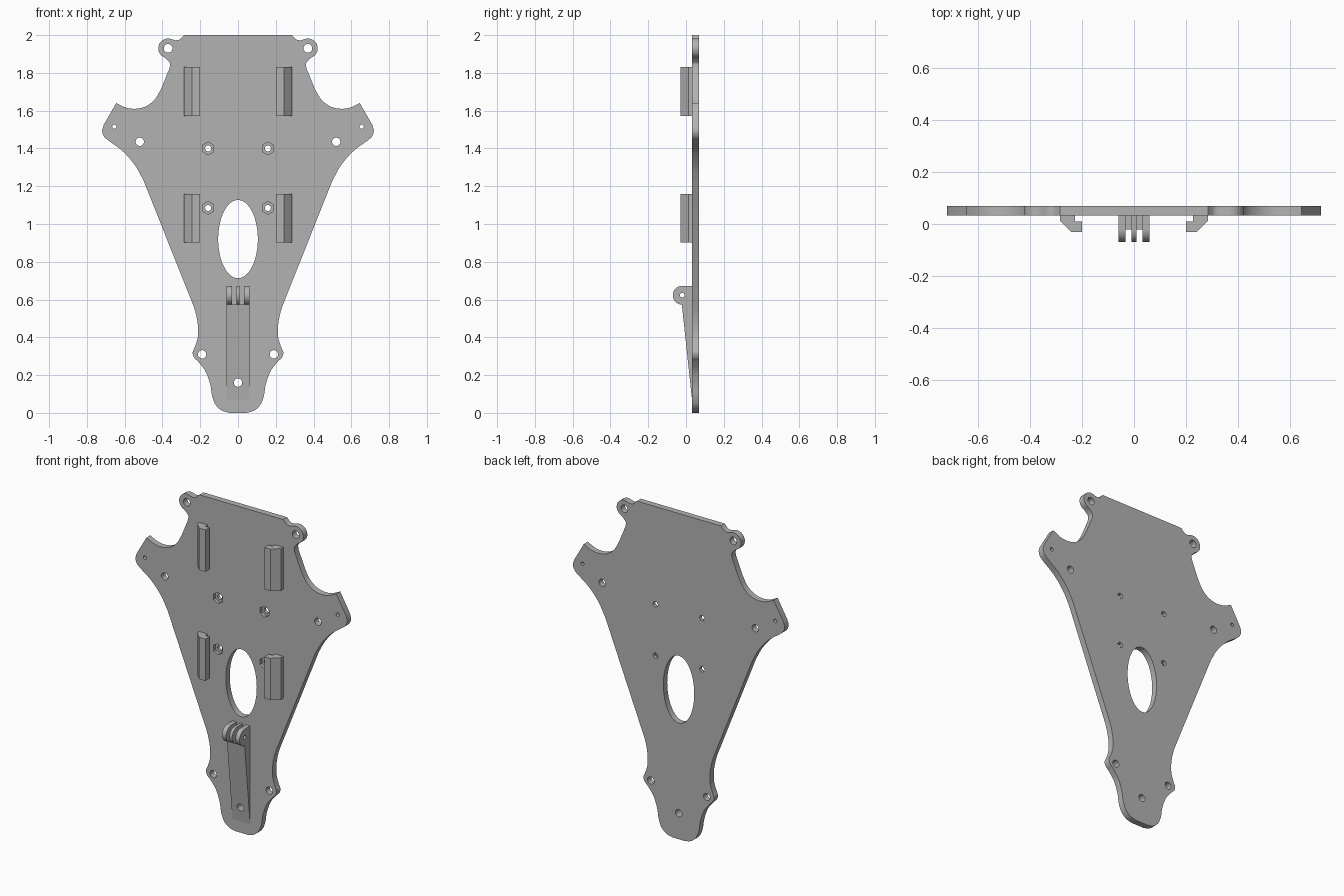
import bpy, bmesh, math
from mathutils import Vector

if "Cube" in bpy.data.objects:
    bpy.data.objects.remove(bpy.data.objects["Cube"])

grey = bpy.data.materials.new("plain grey")
grey.use_nodes = True
grey.diffuse_color = (0.45, 0.45, 0.45, 1)
grey.node_tree.nodes["Principled BSDF"].inputs["Base Color"].default_value = (0.45, 0.45, 0.45, 1)

FRONT, BACK = 0.032, 0.07          # plate faces along y


def prism(name, points, direction):
    """Extrude a closed loop of 3D points along a direction."""
    bm = bmesh.new()
    face = bm.faces.new([bm.verts.new(p) for p in points])
    new = bmesh.ops.extrude_face_region(bm, geom=[face])["geom"]
    bmesh.ops.translate(bm, vec=direction, verts=[v for v in new if isinstance(v, bmesh.types.BMVert)])
    bmesh.ops.recalc_face_normals(bm, faces=bm.faces)
    mesh = bpy.data.meshes.new(name)
    bm.to_mesh(mesh)
    bm.free()
    mesh.materials.append(grey)
    obj = bpy.data.objects.new(name, mesh)
    bpy.context.collection.objects.link(obj)
    return obj


def arc(cx, cz, rx, rz, start=0, end=360, n=32):
    return [(cx + rx * math.cos(a), cz + rz * math.sin(a))
            for a in (math.radians(start + (end - start) * i / n) for i in range(n + (abs(end - start) < 360)))]


def spline(pts, steps=6):
    """Smooth curve through all the points."""
    p = [Vector(q) for q in pts]
    p = [2 * p[0] - p[1]] + p + [2 * p[-1] - p[-2]]
    out = []
    for a, b, c, d in zip(p, p[1:], p[2:], p[3:]):
        for i in range(steps):
            t = i / steps
            out.append(tuple(0.5 * (2 * b + (c - a) * t + (2 * a - 5 * b + 4 * c - d) * t * t
                                    + (3 * b - a - 3 * c + d) * t ** 3)))
    return out + [tuple(p[-2])]


def cut(obj, cutters):
    bpy.context.view_layer.objects.active = obj
    for c in cutters:
        c.hide_render = True
        mod = obj.modifiers.new("cut", "BOOLEAN")
        mod.operation, mod.solver, mod.object = "DIFFERENCE", "EXACT", c
        bpy.ops.object.modifier_apply(modifier=mod.name)
    for c in set(cutters):
        bpy.data.objects.remove(c)


def bore(points, y0=-0.2, y1=0.2):
    return prism("cutter", [(x, y0, z) for x, z in points], (0, y1 - y0, 0))


# Plate outline, right half from the foot up to the top edge
half = spline([(0.045, 0), (0.085, 0.012), (0.118, 0.042), (0.137, 0.09), (0.147, 0.15), (0.172, 0.22),
               (0.21, 0.27), (0.232, 0.293), (0.24, 0.32), (0.228, 0.35), (0.213, 0.40),
               (0.212, 0.46), (0.222, 0.52), (0.235, 0.565)])
half += spline([(0.50, 1.23), (0.545, 1.31), (0.61, 1.385), (0.69, 1.445),
                (0.712, 1.468), (0.719, 1.495), (0.711, 1.525)])
half += spline([(0.645, 1.64), (0.595, 1.617), (0.545, 1.61), (0.49, 1.622), (0.44, 1.66), (0.405, 1.72)])
half += spline([(0.362, 1.825), (0.36, 1.85), (0.375, 1.87)])
half += arc(0.37, 1.93, 0.052, 0.052, -70, 115, 24)
half += spline([(0.33, 1.972), (0.308, 1.977), (0.285, 2.0)])
outline = half + [(-x, z) for x, z in reversed(half)]
plate = prism("base_plate", [(x, FRONT, z) for x, z in outline], (0, BACK - FRONT, 0))

# Oval window, screw holes and hexagonal nut pockets
cutters = [bore(arc(0, 0.92, 0.105, 0.207, n=64)), bore(arc(0, 0.16, 0.022, 0.022))]
for s in (-1, 1):
    for x, z, r in [(0.37, 1.93, 0.023), (0.655, 1.515, 0.011), (0.52, 1.435, 0.022), (0.19, 0.31, 0.022)]:
        cutters.append(bore(arc(s * x, z, r, r)))
    for z in (1.40, 1.085):
        cutters.append(bore(arc(s * 0.158, z, 0.034, 0.034, 30, 390, 6), 0, FRONT + 0.018))
        cutters.append(bore(arc(s * 0.158, z, 0.016, 0.016)))
cut(plate, cutters)

# Hooked rail clips
hook = [(0.285, 0.034), (0.285, 0.012), (0.243, -0.03), (0.2, -0.03), (0.2, 0.01), (0.228, 0.01), (0.228, 0.034)]
for s, side in ((1, "left"), (-1, "right")):
    for z, level in ((1.573, "upper"), (0.903, "lower")):
        prism(f"{level}_{side}_clip", [(s * x, y, z) for x, y in hook], (0, 0, 0.257))

# Tapered hinge block
wedge = prism("hinge_wedge", [(-0.06, y, z) for y, z in
                              [(0.034, 0.05), (-0.022, 0.573), (0.034, 0.573)]], (0.12, 0, 0))
cut(wedge, [bore(arc(0, 0.16, 0.022, 0.022))])

# Three rounded hinge knuckles with a pin hole
knuckle = [(0.034, 0.573)] + [(0.034, 0.673)] + arc(-0.02, 0.623, 0.05, 0.05, 90, 270, 24)
knuckles = []
for name, x, w in (("right", -0.06, 0.028), ("middle", -0.009, 0.018), ("left", 0.032, 0.028)):
    k = prism(name + "_knuckle", [(x, y, z) for y, z in knuckle], (w, 0, 0))
    cut(k, [prism("cutter", [(-0.1, y, z) for y, z in arc(-0.02, 0.623, 0.012, 0.012, n=20)], (0.2, 0, 0))])
    knuckles.append(k)

# Smooth curved walls, crisp edges
bpy.ops.object.select_all(action="DESELECT")
for obj in [plate, wedge] + knuckles:
    obj.select_set(True)
bpy.context.view_layer.objects.active = plate
bpy.ops.object.shade_smooth_by_angle(angle=math.radians(30))
